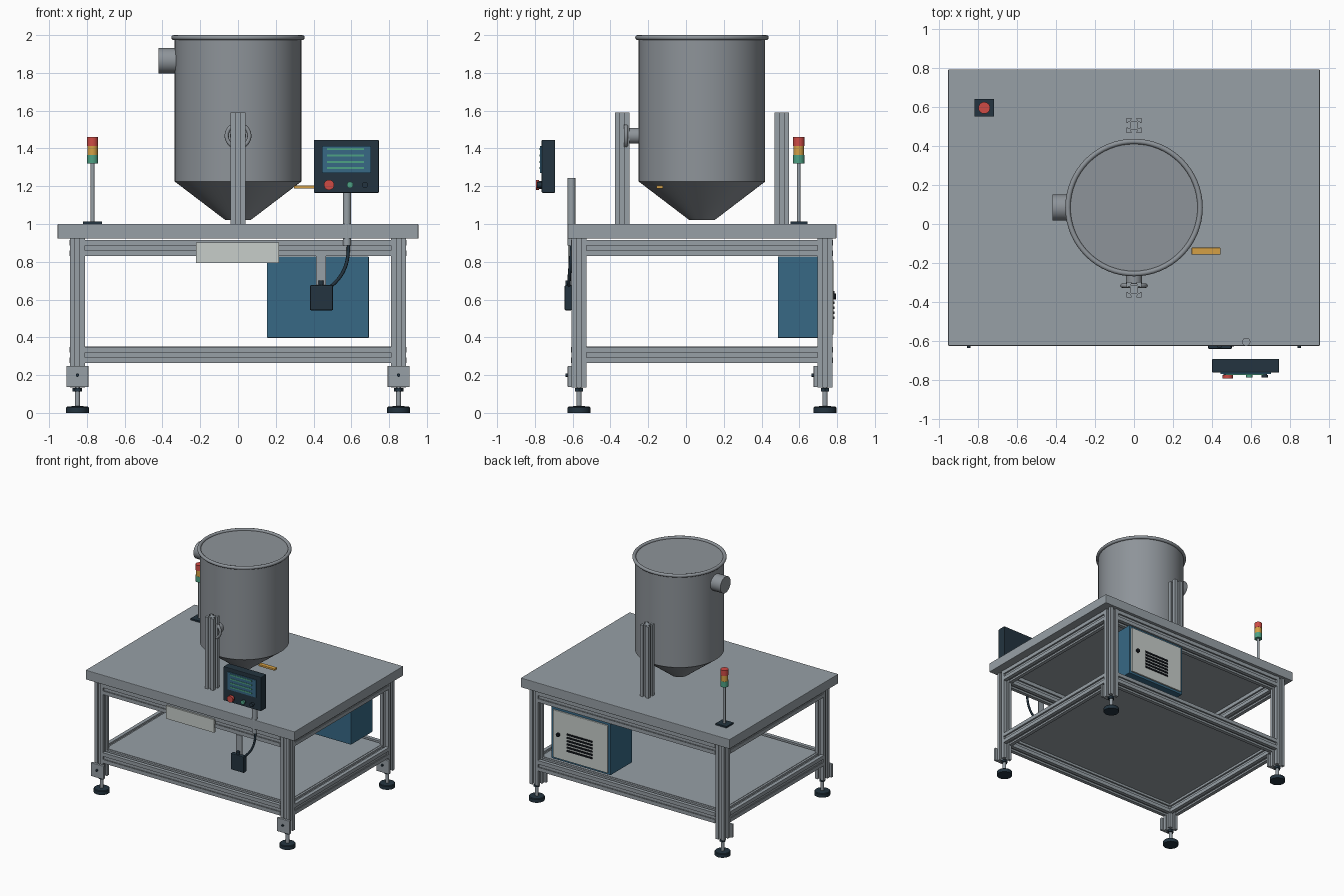
import bpy, bmesh, math
from mathutils import Matrix, Vector

if "Cube" in bpy.data.objects:
    bpy.data.objects.remove(bpy.data.objects["Cube"])

CY = 0.0845  # the bench centre in y


def mat(name, r, g, b):
    m = bpy.data.materials.new(name)
    m.diffuse_color = (r, g, b, 1)
    m.use_nodes = True
    m.node_tree.nodes["Principled BSDF"].inputs["Base Color"].default_value = m.diffuse_color
    return m


GREY = mat("aluminium grey", 0.31, 0.35, 0.38)
STEEL = mat("hopper steel", 0.27, 0.295, 0.32)
DARK = mat("dark slate", 0.017, 0.034, 0.05)
BLUE = mat("cabinet blue", 0.038, 0.14, 0.235)
PALE = mat("pale grey", 0.57, 0.61, 0.59)
RED = mat("signal red", 0.62, 0.07, 0.06)
AMBER = mat("signal amber", 0.66, 0.35, 0.06)
GREEN = mat("signal green", 0.075, 0.36, 0.23)
BLACK = mat("vent black", 0.006, 0.008, 0.011)


def finish(name, bm, material, smooth=False):
    bmesh.ops.recalc_face_normals(bm, faces=bm.faces)
    me = bpy.data.meshes.new(name)
    bm.to_mesh(me)
    bm.free()
    me.materials.append(material)
    if smooth:
        me.shade_smooth()
        me.set_sharp_from_angle(angle=math.radians(35))
    ob = bpy.data.objects.new(name, me)
    bpy.context.collection.objects.link(ob)
    return ob


def box(name, x, y, z, material, bevel=0.0):
    """Box from (min, max) pairs."""
    bm = bmesh.new()
    bmesh.ops.create_cube(bm, size=1)
    for v in bm.verts:
        v.co = [r[0] if c < 0 else r[1] for c, r in zip(v.co, (x, y, z))]
    if bevel:
        bmesh.ops.bevel(bm, geom=bm.edges[:], offset=bevel, segments=2,
                        profile=0.5, affect='EDGES')
    return finish(name, bm, material)


def axis_matrix(origin, direction):
    return Matrix.Translation(origin) @ Vector(direction).to_track_quat('Z', 'Y').to_matrix().to_4x4()


def lathe(name, profile, origin, material, direction=(0, 0, 1), n=48):
    """Revolve (radius, height) points around an axis."""
    bm = bmesh.new()
    vs = [bm.verts.new((r, 0, h)) for r, h in profile]
    es = [bm.edges.new(p) for p in zip(vs, vs[1:])]
    bmesh.ops.spin(bm, geom=vs + es, cent=(0, 0, 0), axis=(0, 0, 1),
                   angle=math.tau, steps=n, use_merge=True)
    bmesh.ops.remove_doubles(bm, verts=bm.verts, dist=1e-5)
    bmesh.ops.transform(bm, matrix=axis_matrix(origin, direction), verts=bm.verts)
    return finish(name, bm, material, True)


def cyl(name, r, h, origin, material, direction=(0, 0, 1), n=32):
    return lathe(name, [(0, 0), (r, 0), (r, h), (0, h)], origin, material, direction, n)


def ring(name, major, minor, origin, material, direction=(0, 0, 1)):
    pts = [(major + minor * math.cos(a * math.tau / 12),
            minor * math.sin(a * math.tau / 12)) for a in range(13)]
    return lathe(name, pts, origin, material, direction, 64)


def extrusion(name, start, direction, length, size, material=GREY):
    """Slotted aluminium profile bar."""
    h = size / 2
    side = [(-1, 1), (-.3, 1), (-.3, .78), (-.42, .78), (-.42, .55),
            (.42, .55), (.42, .78), (.3, .78), (.3, 1)]
    pts = []
    for k in range(4):
        c, s = round(math.cos(k * math.pi / 2)), round(math.sin(k * math.pi / 2))
        pts += [(h * (x * c + y * s), h * (y * c - x * s)) for x, y in side]
    bm = bmesh.new()
    f = bm.faces.new([bm.verts.new((x, y, 0)) for x, y in pts])
    new = bmesh.ops.extrude_face_region(bm, geom=[f], use_keep_orig=True)["geom"]
    bmesh.ops.translate(bm, vec=(0, 0, length), verts=[g for g in new if isinstance(g, bmesh.types.BMVert)])
    bmesh.ops.transform(bm, matrix=axis_matrix(start, direction), verts=bm.verts)
    return finish(name, bm, material)


# Bench top and lower shelf
box("bench_top", (-.955, .955), (CY - .711, CY + .711), (.922, 1.0), GREY, .004)
box("lower_shelf", (-.82, .82), (CY - .62, CY + .62), (.338, .352), GREY)

# Legs, foot plates and levelling feet
for sx, side in ((-1, "left"), (1, "right")):
    for sy, end in ((-1, "front"), (1, "back")):
        x, y = sx * .85, CY + sy * .651
        tag = f"{end}_{side}"
        extrusion(f"{tag}_leg", (x, y, .135), (0, 0, 1), .787, .078)
        box(f"{tag}_foot_plate", (x - .058, x + .058), (y - .06, y - .039), (.137, .248), GREY, .003)
        cyl(f"{tag}_plate_bolt", .009, .012, (x, y - .06, .2), DARK, (0, -1, 0), 16)
        lathe(f"{tag}_foot_pad", [(0, 0), (.06, 0), (.06, .028), (.055, .033), (.022, .036), (0, .036)],
              (x, y, 0), DARK)
        cyl(f"{tag}_foot_stem", .014, .1, (x, y, .035), GREY, n=20)
        cyl(f"{tag}_foot_nut", .025, .02, (x, y, .112), DARK, n=6)

# Frame rails
for z, level in ((.873, "upper"), (.306, "lower")):
    for s, a, b in ((-1, "front", "left"), (1, "back", "right")):
        extrusion(f"{level}_{a}_rail", (-.811, CY + s * .651, z), (1, 0, 0), 1.622, .086)
        extrusion(f"{level}_{b}_rail", (s * .85, CY - .612, z), (0, 1, 0), 1.224, .086)

# Hopper
lathe("hopper_body", [(0, 1.02), (.066, 1.02), (.335, 1.225), (.335, 1.985), (0, 1.985)],
      (0, CY, 0), STEEL, n=72)
ring("hopper_rim", .34, .0135, (0, CY, 1.9865), STEEL)
cyl("hopper_inlet", .067, .11, (-.31, CY, 1.865), STEEL, (-1, 0, 0), 40)

# Hopper posts and pivot
for s, end in ((-1, "front"), (1, "back")):
    extrusion(f"{end}_hopper_post", (0, CY + s * .4225, 1.0), (0, 0, 1), .59, .078)
cyl("pivot_pipe", .042, .1, (0, -.31, 1.467), STEEL, (0, 1, 0))
ring("pivot_ring", .06, .011, (0, -.317, 1.467), STEEL, (0, 1, 0))

# Loose amber lever beside the hopper cone
box("amber_lever", (.296, .445), (-.157, -.122), (1.188, 1.204), AMBER, .003)

# Signal tower
tx, ty = -.77, .597
box("tower_base", (tx - .05, tx + .05), (ty - .045, ty + .045), (1.0, 1.013), DARK)
cyl("tower_pole", .01, .31, (tx, ty, 1.012), GREY, n=20)
for z, h, m, nm in ((1.32, .046, GREEN, "green"), (1.366, .048, AMBER, "amber"), (1.414, .046, RED, "red")):
    cyl(f"tower_{nm}_light", .028 if nm == "amber" else .03, h, (tx, ty, z), m)

# Control panel with screen and buttons
box("panel_body", (.402, .746), (-.764, -.693), (1.165, 1.446), DARK, .005)
box("panel_screen", (.445, .704), (-.772, -.763), (1.271, 1.414), BLUE)
for i, z in enumerate((1.398, 1.363, 1.329, 1.296)):
    box(f"screen_line_{i + 1}", (.47, .668), (-.775, -.771), (z - .005, z + .005), GREEN)
for x, r, m, nm in ((.482, .027, RED, "red"), (.593, .017, GREEN, "green"), (.672, .016, DARK, "dark")):
    cyl(f"{nm}_button_collar", r * .8, .014, (x, -.763, 1.207), DARK, (0, -1, 0))
    cyl(f"{nm}_button", r, .018 if nm == "red" else .012, (x, -.777, 1.207), m, (0, -1, 0))
cyl("panel_pole", .021, .358, (.577, -.606, .885), GREY)

# Switch box, strap and cable
box("switch_strap", (.413, .466), (-.616, -.606), (.66, .83), GREY)
box("switch_box", (.381, .503), (-.643, -.604), (.543, .676), DARK, .006)
cyl("cable_gland", .013, .03, (.44, -.625, .672), DARK, n=16)
cu = bpy.data.curves.new("cable", 'CURVE')
cu.dimensions, cu.bevel_depth, cu.bevel_resolution = '3D', .009, 2
sp = cu.splines.new('NURBS')
path = [(.585, -.606, .9), (.585, -.608, .83), (.57, -.615, .76), (.53, -.62, .7), (.48, -.62, .66)]
sp.points.add(len(path) - 1)
for p, c in zip(sp.points, path):
    p.co = (*c, 1)
sp.use_endpoint_u, sp.order_u = True, 4
cable = bpy.data.objects.new("cable", cu)
bpy.context.collection.objects.link(cable)
cu.materials.append(DARK)
bpy.context.view_layer.objects.active = cable
cable.select_set(True)
bpy.ops.object.convert(target='MESH')

# Blank name plate on the front rail
box("front_plate", (-.222, .217), (-.624, -.606), (.794, .902), PALE)

# Electrical cabinet with vented back door
box("cabinet_body", (.153, .693), (.486, .768), (.397, .828), BLUE, .004)
box("cabinet_door", (.173, .673), (.766, .781), (.415, .808), PALE, .003)
for i in range(6):
    z = .638 - i * .027
    box(f"door_vent_{i + 1}", (.31, .54), (.779, .787), (z - .007, z + .007), BLACK)
cyl("door_lock", .016, .014, (.62, .78, .615), BLACK, (0, 1, 0), 20)
